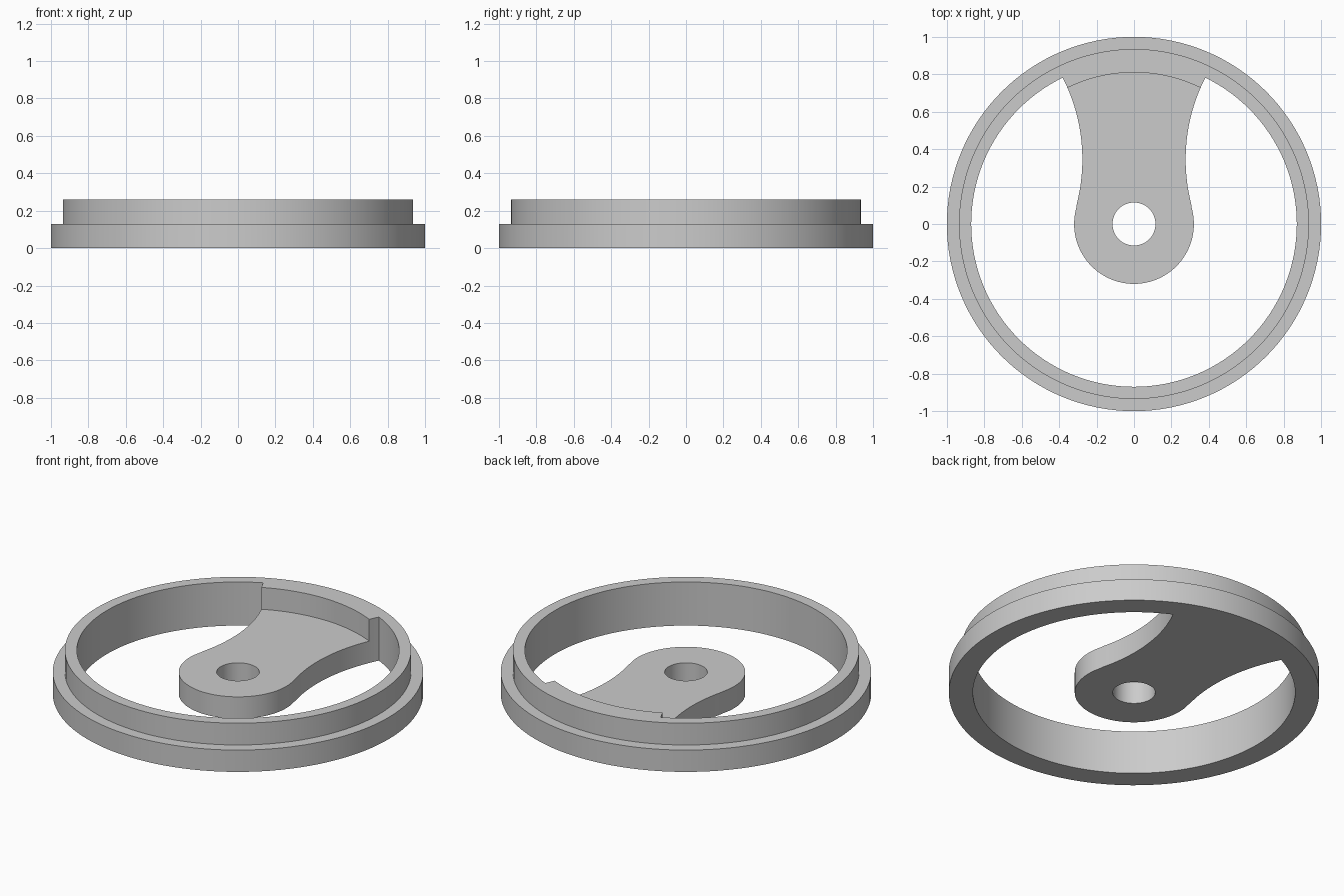
import bpy
import bmesh
from math import pi, sin, cos, atan2, hypot, sqrt
from mathutils import Vector

cube = bpy.data.objects.get("Cube")
if cube:
    bpy.data.objects.remove(cube, do_unlink=True)

HEIGHT, STEP = 0.26, 0.13              # full height, flange and arm height
OUTER, LIP, INNER = 1.0, 0.935, 0.87   # ring radii
POCKET, HUB, BORE = 0.81, 0.32, 0.115
WAIST_R, WAIST_X, WAIST_Y = 0.96, 1.236, 0.345   # concave arm side arc
SEGMENTS = 128

grey = bpy.data.materials.new("plain grey")
grey.use_nodes = True
colour = (0.6, 0.6, 0.6, 1)
grey.diffuse_color = colour
grey.node_tree.nodes["Principled BSDF"].inputs["Base Color"].default_value = colour


def make_object(name, bm):
    bmesh.ops.recalc_face_normals(bm, faces=bm.faces)
    mesh = bpy.data.meshes.new(name)
    bm.to_mesh(mesh)
    bm.free()
    mesh.materials.append(grey)
    obj = bpy.data.objects.new(name, mesh)
    bpy.context.collection.objects.link(obj)
    return obj


def prism(name, outline, low, high):
    bm = bmesh.new()
    face = bm.faces.new([bm.verts.new((x, y, low)) for x, y in outline])
    top = bmesh.ops.extrude_face_region(bm, geom=[face], use_keep_orig=True)
    verts = [v for v in top["geom"] if isinstance(v, bmesh.types.BMVert)]
    bmesh.ops.translate(bm, verts=verts, vec=(0, 0, high - low))
    return make_object(name, bm)


def arc(cx, cy, radius, start, end, steps):
    angles = [start + (end - start) * i / steps for i in range(steps + 1)]
    return [(cx + radius * cos(a), cy + radius * sin(a)) for a in angles]


def combine(target, other, operation):
    mod = target.modifiers.new(operation.lower(), "BOOLEAN")
    mod.operation, mod.solver, mod.object = operation, "EXACT", other
    bpy.context.view_layer.objects.active = target
    bpy.ops.object.modifier_apply(modifier=mod.name)
    bpy.data.objects.remove(other, do_unlink=True)


# Stepped ring, lathed from its cross-section
bm = bmesh.new()
section = [(INNER, 0), (OUTER, 0), (OUTER, STEP), (LIP, STEP), (LIP, HEIGHT), (INNER, HEIGHT)]
verts = [bm.verts.new((r, 0, z)) for r, z in section]
edges = [bm.edges.new((a, b)) for a, b in zip(verts, verts[1:] + verts[:1])]
bmesh.ops.spin(bm, geom=verts + edges, cent=(0, 0, 0), axis=(0, 0, 1),
               angle=2 * pi, steps=SEGMENTS, use_merge=False)
bmesh.ops.remove_doubles(bm, verts=bm.verts, dist=0.0001)
ring = make_object("stepped_ring_with_arm", bm)

# Arm outline: hub arc, concave side, outer arc buried in the ring, mirrored side
tangent = atan2(WAIST_Y, WAIST_X)
hub = arc(0, 0, HUB, tangent, -pi - tangent, 56)
end_y = 0.81                               # side ends inside the ring wall
side_end = pi - atan2(end_y - WAIST_Y, sqrt(WAIST_R ** 2 - (end_y - WAIST_Y) ** 2))
right = arc(WAIST_X, WAIST_Y, WAIST_R, side_end, pi + tangent, 32)
left = [(-x, y) for x, y in reversed(right)]
reach = hypot(*right[0])
angle = atan2(right[0][1], right[0][0])
rim = arc(0, 0, reach, pi - angle, angle, 24)
arm = prism("arm", right[:-1] + hub + left[1:] + rim[1:-1], 0, HEIGHT)

# Lower the arm inside the pocket radius and drill the hub
pocket = prism("pocket_cutter", arc(0, 0, POCKET, 0, 2 * pi, SEGMENTS)[:-1], STEP, HEIGHT + 0.2)
combine(arm, pocket, "DIFFERENCE")
bore = prism("bore_cutter", arc(0, 0, BORE, 0, 2 * pi, 64)[:-1], -0.2, HEIGHT + 0.2)
combine(arm, bore, "DIFFERENCE")
combine(ring, arm, "UNION")

bpy.ops.object.select_all(action="DESELECT")
ring.select_set(True)
bpy.context.view_layer.objects.active = ring
bpy.ops.object.shade_smooth_by_angle(angle=pi / 6)
